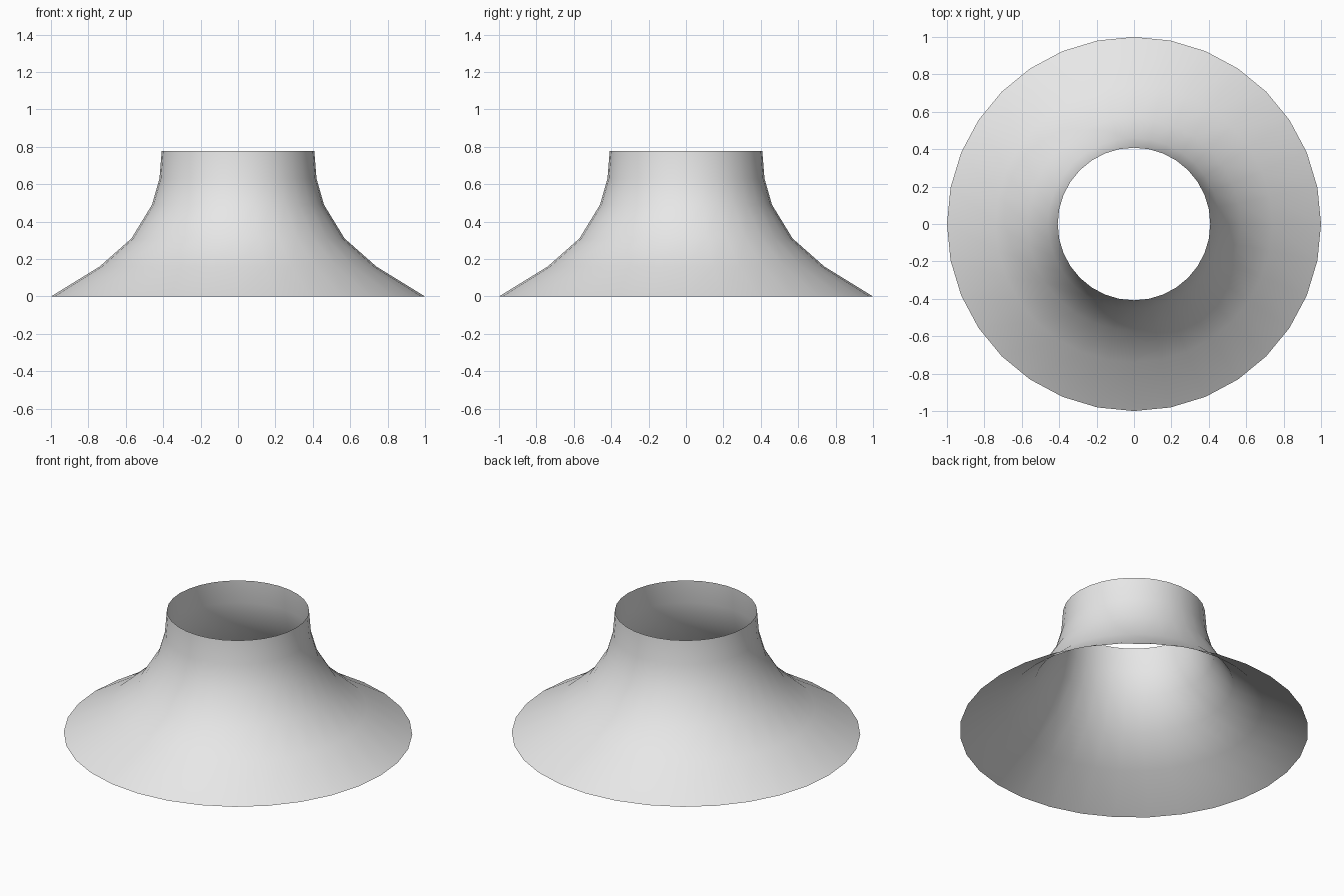
import bpy
import bmesh
from math import radians
from mathutils import Matrix, Vector

cube = bpy.data.objects.get("Cube")
if cube:
    bpy.data.objects.remove(cube, do_unlink=True)

SIDES = 32
# Flare profile from the wide rim up to the neck: radius, height
PROFILE = [(1.0, 0), (0.74, 0.16), (0.57, 0.31), (0.46, 0.49), (0.42, 0.63), (0.408, 0.777)]

# Plain light grey
grey = bpy.data.materials.new("light_grey")
grey.use_nodes = True
colour = (0.8, 0.8, 0.8, 1)
grey.diffuse_color = colour
grey.node_tree.nodes["Principled BSDF"].inputs["Base Color"].default_value = colour

# Open flared collar: one ring per profile point, bridged by quads
bm = bmesh.new()
rings = []
for radius, height in PROFILE:
    rings.append([
        bm.verts.new(Matrix.Rotation(radians(360 * i / SIDES), 3, "Z") @ Vector((radius, 0, height)))
        for i in range(SIDES)
    ])
for low, high in zip(rings, rings[1:]):
    for i in range(SIDES):
        j = (i + 1) % SIDES
        face = bm.faces.new((low[i], low[j], high[j], high[i]))
        face.smooth = True

mesh = bpy.data.meshes.new("flared_collar")
bm.to_mesh(mesh)
bm.free()
mesh.materials.append(grey)
collar = bpy.data.objects.new("flared_collar", mesh)
bpy.context.collection.objects.link(collar)
